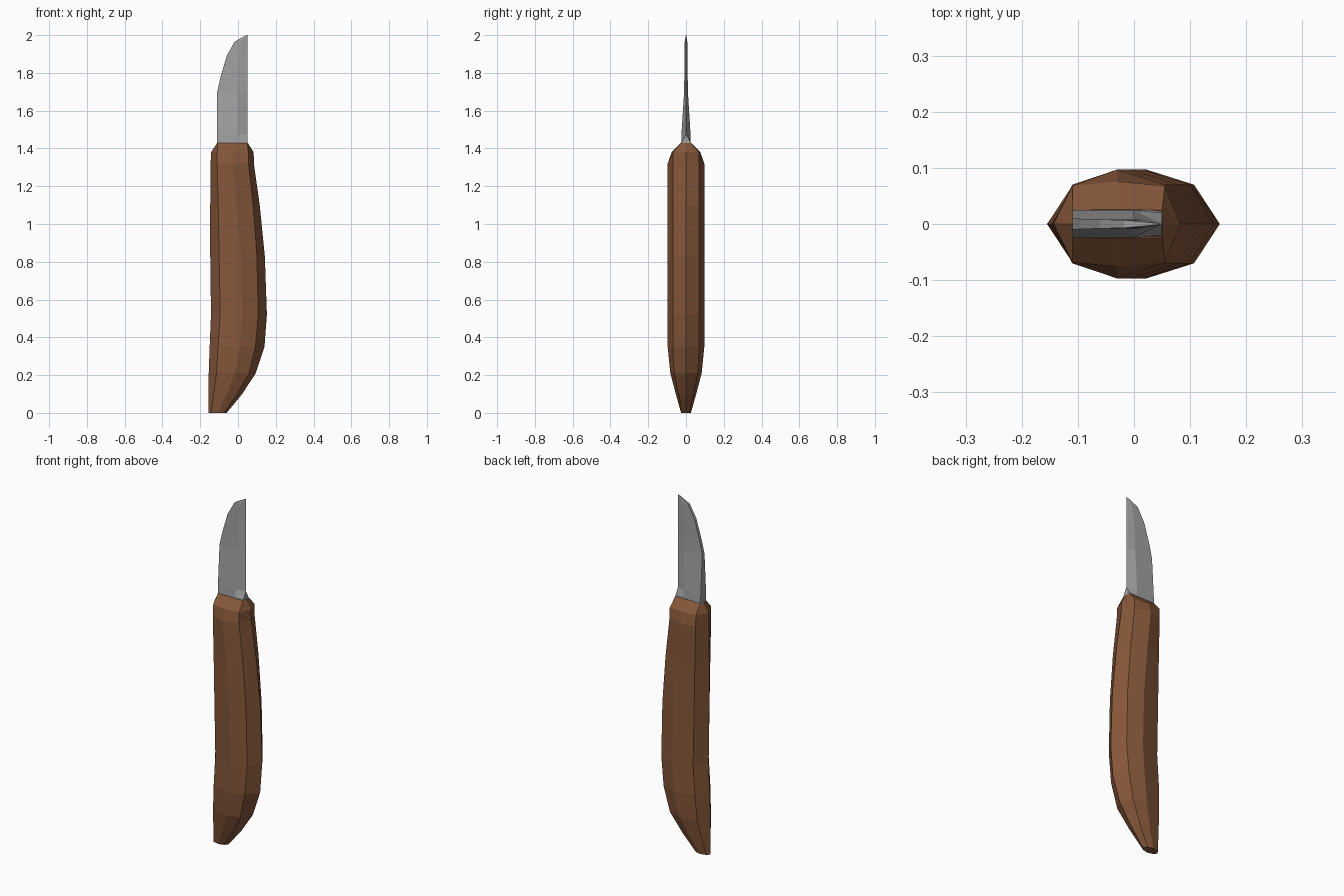
import bpy, bmesh


def material(name, rgb):
    m = bpy.data.materials.new(name)
    m.diffuse_color = (*rgb, 1)
    return m


def loft(name, rings, mat):
    """Skin a stack of equal-count point rings and cap both ends."""
    bm = bmesh.new()
    loops = [[bm.verts.new(p) for p in ring] for ring in rings]
    n = len(loops[0])
    for a, b in zip(loops, loops[1:]):
        for i in range(n):
            j = (i + 1) % n
            bm.faces.new((a[i], a[j], b[j], b[i]))
    bm.faces.new(loops[0][::-1])
    bm.faces.new(loops[-1])
    bmesh.ops.remove_doubles(bm, verts=bm.verts, dist=0.0002)
    bmesh.ops.recalc_face_normals(bm, faces=bm.faces)
    me = bpy.data.meshes.new(name)
    bm.to_mesh(me)
    bm.free()
    me.materials.append(mat)
    ob = bpy.data.objects.new(name, me)
    bpy.context.collection.objects.link(ob)
    return ob


wood = material("brown wood", (0.235, 0.095, 0.042))
steel = material("grey steel", (0.36, 0.36, 0.36))

# Handle: eight-sided sections
# z, left, left-front, middle, right-front, right, side half depth, middle half depth
sections = [
    (0.00, -0.155, -0.142, -0.105, -0.075, -0.06, 0.018, 0.026),
    (0.10, -0.155, -0.128, -0.06, -0.005, 0.022, 0.040, 0.054),
    (0.21, -0.155, -0.114, -0.015, 0.058, 0.094, 0.062, 0.083),
    (0.35, -0.150, -0.105, 0.01, 0.092, 0.140, 0.070, 0.097),
    (0.52, -0.143, -0.094, 0.022, 0.107, 0.153, 0.070, 0.097),
    (0.83, -0.147, -0.100, 0.015, 0.100, 0.142, 0.070, 0.097),
    (1.10, -0.147, -0.105, -0.007, 0.080, 0.115, 0.070, 0.097),
    (1.32, -0.145, -0.110, -0.03, 0.055, 0.084, 0.070, 0.097),
    (1.38, -0.143, -0.110, -0.03, 0.055, 0.083, 0.068, 0.076),
    (1.43, -0.110, -0.109, -0.03, 0.050, 0.051, 0.025, 0.026),
]
handle = []
for z, l, lf, m, rf, r, ys, ym in sections:
    handle.append([(l, 0, z), (lf, -ys, z), (m, -ym, z), (rf, -ys, z),
                   (r, 0, z), (rf, ys, z), (m, ym, z), (lf, ys, z)])
loft("handle", handle, wood)

# Blade: thick spine on the left, ground to an edge on the right
# z, spine x, bevel start x, half thickness, edge half thickness
blade = []
for z, s, b, y, e in [
    (1.42, -0.110, 0.0, 0.025, 0.025),
    (1.44, -0.110, 0.0, 0.025, 0.020),
    (1.475, -0.110, 0.0, 0.024, 0.0),
    (1.70, -0.110, 0.0, 0.010, 0.0),
    (1.78, -0.092, 0.002, 0.009, 0.0),
    (1.89, -0.060, 0.006, 0.008, 0.0),
    (1.965, -0.018, 0.018, 0.007, 0.0),
    (2.00, 0.045, 0.047, 0.001, 0.0),
]:
    blade.append([(s, -y, z), (b, -y, z), (0.05, -e, z),
                  (0.05, e + 0.0001, z), (b, y, z), (s, y, z)])
loft("blade", blade, steel)
